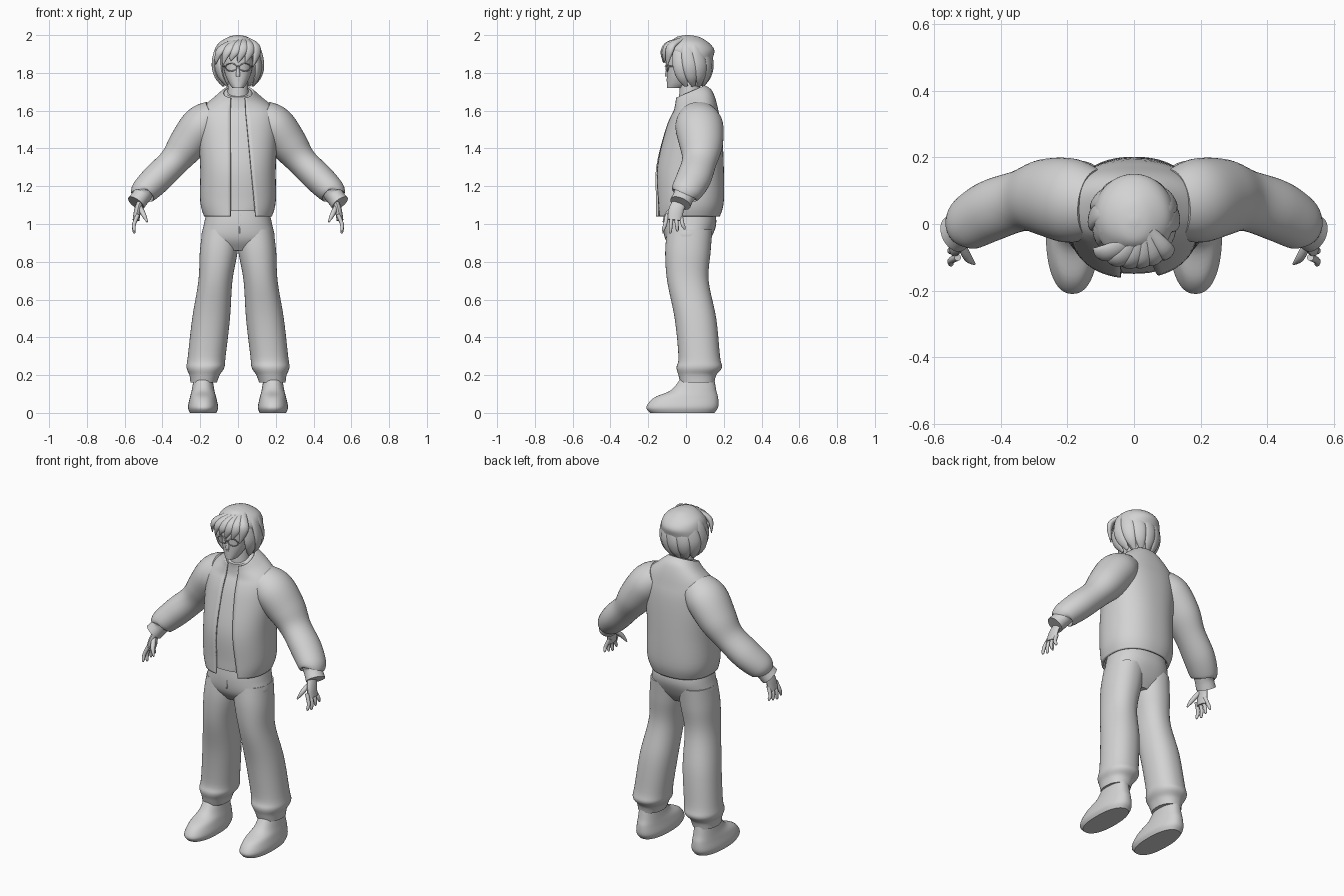
import bpy, bmesh, math
from mathutils import Vector

cube = bpy.data.objects.get("Cube")
if cube:
    bpy.data.objects.remove(cube)

clay = bpy.data.materials.new("light_grey")
clay.use_nodes = True
clay.diffuse_color = (.65, .65, .65, 1)
clay.node_tree.nodes["Principled BSDF"].inputs["Base Color"].default_value = clay.diffuse_color
parts = []


def smooth(rows, steps=5):
    """Interpolate rows of numbers with a spline through every row."""
    result = []
    last = len(rows) - 1
    for i in range(last):
        near = [rows[max(i - 1, 0)], rows[i], rows[i + 1], rows[min(i + 2, last)]]
        for step in range(steps):
            t = step / steps
            result.append([b + (c - a) * t / 2 + (2 * a - 5 * b + 4 * c - d) * t * t / 2
                           + (3 * b - a - 3 * c + d) * t * t * t / 2 for a, b, c, d in zip(*near)])
    result.append(list(rows[-1]))
    return result


def skin(name, loops, closed=True, mirror=False):
    """Bridge point loops into one mesh object."""
    bm = bmesh.new()
    rings = [[bm.verts.new(point) for point in loop] for loop in loops]
    count = len(rings[0])
    for low, high in zip(rings, rings[1:]):
        for j in range(count if closed else count - 1):
            k = (j + 1) % count
            bm.faces.new((low[j], low[k], high[k], high[j]))
    if closed:
        bm.faces.new(rings[0])
        bm.faces.new(rings[-1])
        bmesh.ops.recalc_face_normals(bm, faces=bm.faces)
    mesh = bpy.data.meshes.new(name)
    bm.to_mesh(mesh)
    bm.free()
    mesh.materials.append(clay)
    ob = bpy.data.objects.new(name, mesh)
    bpy.context.collection.objects.link(ob)
    if mirror:
        ob.modifiers.new("mirror", "MIRROR").use_mirror_merge = False
    parts.append(ob)
    return ob


def level(z):
    return 0


def stack(name, rows, power=2, centre=level, tilt=level, gap=None, sides=60, mirror=False):
    """Loft level sections; each row is height, half width, y centre, half depth."""
    loops = []
    for z, width, middle, depth in smooth(rows):
        start, end = 0, math.tau * (1 - 1 / sides)
        if gap:
            right, left = gap(z)
            start = math.asin((left / width) ** (power / 2))
            end = math.tau - math.asin((right / width) ** (power / 2))
        loop = []
        for j in range(sides):
            angle = start + (end - start) * j / (sides - 1)
            s, c = math.sin(angle), -math.cos(angle)
            x = width * math.copysign(abs(s) ** (2 / power), s)
            y = depth * math.copysign(abs(c) ** (2 / power), c)
            loop.append((centre(z) + x, middle + y, z + tilt(z) * y))
        loops.append(loop)
    return skin(name, loops, gap is None, mirror)


def backward(point):
    return Vector((0, 1, 0))


def sideways(point):
    return Vector((1, 0, 0))


def tube(name, rows, flat=1, outward=backward, sides=16, mirror=False):
    """Sweep an ellipse; each row is x, y, z, radius, and flat scales it along outward."""
    rows = smooth(rows)
    points = [Vector(row[:3]) for row in rows]
    angles = [math.tau * j / sides for j in range(sides)]
    loops = []
    for i, point in enumerate(points):
        along = (points[min(i + 1, len(points) - 1)] - points[max(i - 1, 0)]).normalized()
        normal = outward(point)
        normal = (normal - along * normal.dot(along)).normalized()
        across = along.cross(normal)
        radius = rows[i][3]
        loops.append([point + radius * (across * math.sin(a) + normal * flat * math.cos(a)) for a in angles])
    return skin(name, loops, True, mirror)


# Open jacket over a fitted shirt, both rising toward the nape
body = [(1.04, .18, .01, .17), (1.12, .2, .02, .18), (1.3, .2, .02, .18), (1.5, .21, .04, .15),
        (1.6, .2, .05, .12), (1.67, .12, .04, .1), (1.7, .08, .02, .08)]


def collar_tilt(z):
    return max(0, z - 1.58) * 3.6


def opening(z):
    return .04, .04 + .1 * min(max(1.6 - z, 0), .55)


jacket = stack("jacket_body", body, 2.3, tilt=collar_tilt, gap=opening)
jacket.modifiers.new("thickness", "SOLIDIFY").thickness = .012
shirt = [(max(z, 1.07), width - .014, middle, depth - .014) for z, width, middle, depth in body]
stack("shirt", shirt, 2.3, tilt=collar_tilt)

# Sleeves with gathered cuffs
tube("sleeves", [(.12, .06, 1.57, .09), (.19, .07, 1.52, .11), (.27, .08, 1.42, .1), (.34, .07, 1.33, .08),
                 (.43, .04, 1.24, .08), (.5, 0, 1.17, .07), (.51, -.01, 1.15, .05), (.54, -.03, 1.11, .05)],
     1.15, sides=40, mirror=True)

# Hands: palm, four fingers and thumb
tube("palms", [(.51, -.02, 1.14, .015), (.53, -.05, 1.08, .018), (.54, -.06, 1.02, .018)], 2.2, mirror=True)
for i, name in enumerate(["index", "middle", "ring", "little"]):
    knuckle, tip = -.1 + .024 * i, -.12 + .037 * i
    height = .95 + .01 * abs(i - 1)
    tube(name + "_fingers", [(.53, knuckle, 1.05, .011), (.55, (knuckle + tip) / 2, 1, .01),
                             (.55, tip, height + .01, .008), (.55, tip, height, .003)], sides=12, mirror=True)
tube("thumbs", [(.52, -.06, 1.09, .013), (.5, -.1, 1.05, .013), (.48, -.12, 1.01, .004)], sides=12, mirror=True)


# Trousers: hips, baggy legs with gathered hems, fly seam
def leg_centre(z):
    return .2 - .115 * z


def boot_centre(z):
    return .185


stack("trouser_hips", [(.86, .12, .01, .08), (.92, .19, .01, .12), (1, .18, .02, .14), (1.09, .16, .02, .13)], 2.3)
stack("trouser_legs", [(.97, .1, .02, .12), (.85, .1, .01, .12), (.7, .09, .01, .11), (.5, .1, .05, .11),
                       (.3, .1, .07, .11), (.24, .1, .07, .12), (.2, .08, .06, .1), (.16, .07, .06, .09)],
      2.2, leg_centre, mirror=True)
tube("fly_seam", [(.01, -.11, 1.05, .006), (.01, -.12, .95, .004)])

# Ankle boots with a rounded toe
stack("boots", [(0, .07, -.02, .17), (.03, .08, -.02, .19), (.08, .07, 0, .17), (.12, .06, .04, .12),
                (.18, .05, .06, .09)], 2.3, boot_centre, mirror=True)

# Neck, head and face
stack("neck", [(1.62, .06, .02, .06), (1.78, .05, .02, .05)])
stack("head", [(1.72, .03, -.06, .04), (1.75, .05, -.04, .06), (1.8, .07, -.02, .08), (1.88, .08, 0, .1),
               (1.94, .07, 0, .08)], 2.2)
stack("nose", [(1.78, .01, -.1, .01), (1.8, .01, -.1, .01), (1.84, .005, -.09, .01)], sides=16)
stack("lips", [(1.755, .015, -.09, .012), (1.77, .015, -.09, .012)], sides=16)

# Spectacles: rims, bridge and side arms
wire = .003
turns = [math.tau * i / 12 for i in range(13)]
tube("spectacle_rims", [(.037 + .03 * math.cos(a), -.1 + .006 * math.cos(a), 1.83 + .02 * math.sin(a), wire)
                        for a in turns], sides=8, mirror=True)
tube("spectacle_bridge", [(-.01, -.11, 1.835, wire), (.01, -.11, 1.835, wire)], sides=8)
tube("spectacle_arms", [(.065, -.095, 1.835, wire), (.08, 0, 1.835, wire)], 1, sideways, 8, True)

# Hair: a full cap, swept side and back locks, and a fringe
stack("hair_cap", [(1.73, .06, .06, .03), (1.8, .11, .06, .07), (1.87, .12, .04, .1), (1.92, .12, .02, .13),
                   (1.96, .1, .02, .1), (1.99, .05, .01, .06), (2, .01, .01, .01)])


def from_head(point):
    return point - Vector((0, 0, 1.86))


def hairline(x):
    return -.12 * math.sqrt(1 - (x / .15) ** 2)


lock = [(.04, 1.98, -25, .02), (.1, 1.94, -10, .03), (.12, 1.85, 0, .04), (.11, 1.78, 5, .03), (.08, 1.73, 15, .01)]
for i in range(9):
    rows = []
    for reach, z, swirl, radius in lock:
        angle = math.radians(30 * (i - 1) + swirl)
        rows.append((reach * math.cos(angle), .02 + .9 * reach * math.sin(angle), z, radius))
    tube(f"hair_lock_{i + 1}", rows, .45, from_head)
for i in range(6):
    x = -.1 + .04 * i
    end = x - .02
    drop = .01 * (i % 2) + .25 * abs(x)
    tube(f"fringe_lock_{i + 1}", [(.03 + x / 5, -.02, 1.98, .015), (.02 + .7 * x, hairline(x) * .8, 1.95, .025),
                                  (x, hairline(x), 1.91, .025), (end, hairline(end), 1.87 - drop, .004)],
         .6, from_head)

# Smooth shading with crisp rims
bpy.ops.object.select_all(action="DESELECT")
for ob in parts:
    ob.select_set(True)
bpy.context.view_layer.objects.active = parts[0]
bpy.ops.object.shade_smooth_by_angle(angle=math.radians(45))
